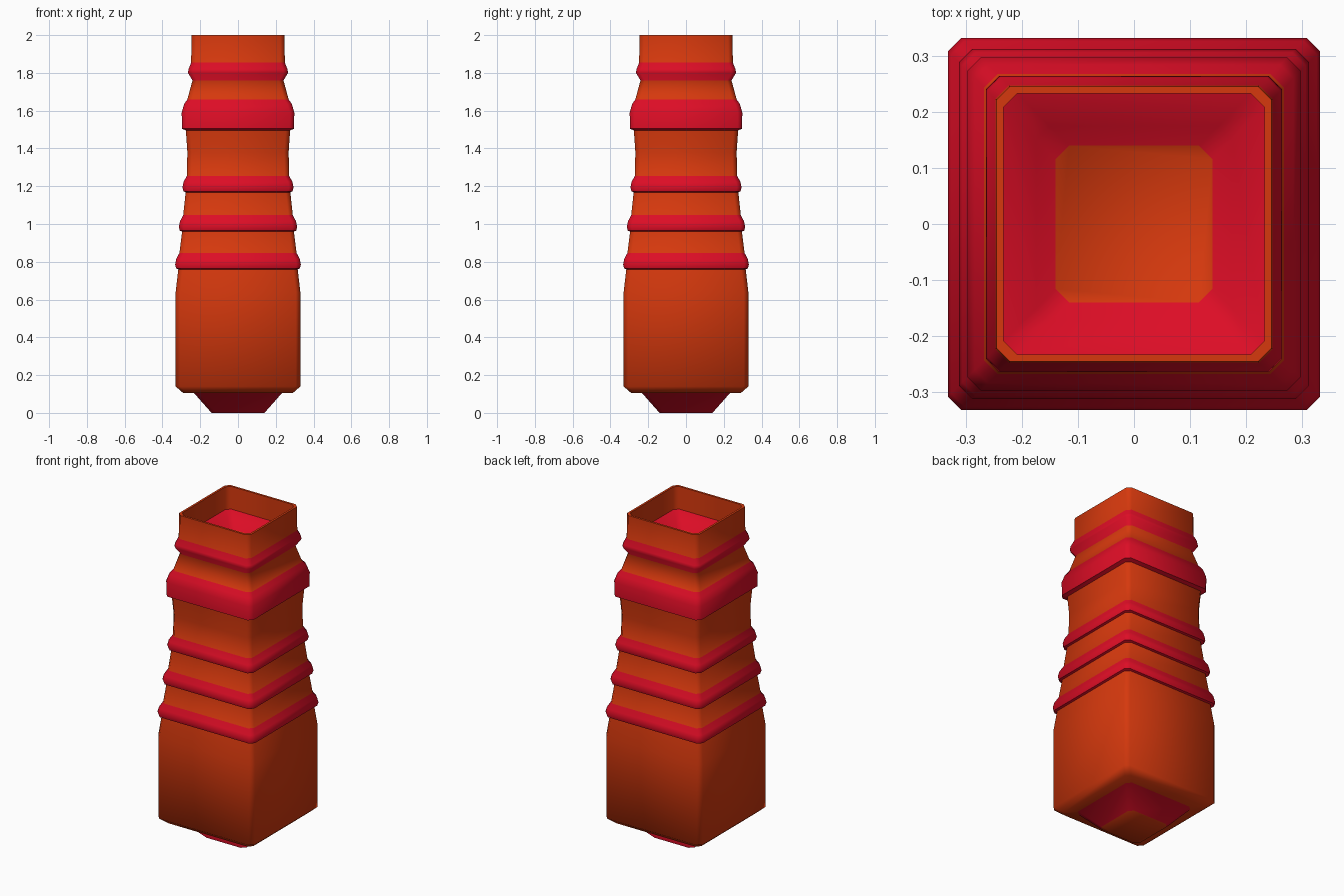
import bpy
import bmesh
import math

cube = bpy.data.objects.get("Cube")
if cube:
    bpy.data.objects.remove(cube, do_unlink=True)


def make_material(name, colour):
    mat = bpy.data.materials.new(name)
    mat.use_nodes = True
    mat.diffuse_color = colour
    mat.node_tree.nodes["Principled BSDF"].inputs["Base Color"].default_value = colour
    return mat


MATERIALS = [make_material("terracotta orange", (0.67, 0.04, 0.004, 1)),
             make_material("glazed red", (0.72, 0.004, 0.019, 1))]
ORANGE, RED = 0, 1
CHAMFER = 0.024


def chamfered_ring(bm, r, z):
    """Square section with cut corners, half width r."""
    c = r - CHAMFER
    points = [(r, -c), (r, c), (c, r), (-c, r),
              (-r, c), (-r, -c), (-c, -r), (c, -r)]
    return [bm.verts.new((x, y, z)) for x, y in points]


def loft(name, sections):
    """Closed solid through a run of (colour, [(half width, height), ...])."""
    bm = bmesh.new()
    previous = first = None
    for colour, points in sections:
        for r, z in points:
            ring = chamfered_ring(bm, r, z)
            if previous:
                for i in range(len(ring)):
                    j = (i + 1) % len(ring)
                    face = bm.faces.new((previous[i], previous[j], ring[j], ring[i]))
                    face.material_index = colour
            first = first or ring
            previous = ring
    bm.faces.new(first[::-1])
    bm.faces.new(previous)
    bmesh.ops.recalc_face_normals(bm, faces=bm.faces)
    mesh = bpy.data.meshes.new(name)
    bm.to_mesh(mesh)
    bm.free()
    for mat in MATERIALS:
        mesh.materials.append(mat)
    obj = bpy.data.objects.new(name, mesh)
    bpy.context.collection.objects.link(obj)
    bpy.ops.object.select_all(action="DESELECT")
    obj.select_set(True)
    bpy.context.view_layer.objects.active = obj
    bpy.ops.object.shade_smooth_by_angle(angle=math.radians(50))
    return obj


def small_collar(r, z):
    """Rounded red band whose lower edge meets the body at r, z."""
    return (RED, [(r + 0.012, z + 0.005), (r + 0.017, z + 0.025),
                  (r + 0.011, z + 0.055), (r - 0.006, z + 0.087)])


loft("chimney_pot", [
    # Tapered foot
    (RED, [(0.14, 0.0), (0.233, 0.105)]),
    # Square base
    (ORANGE, [(0.29, 0.105), (0.33, 0.14), (0.33, 0.64), (0.316, 0.76)]),
    # Three slim collars on the tapering shaft
    small_collar(0.316, 0.76),
    (ORANGE, [(0.296, 0.96)]),
    small_collar(0.296, 0.96),
    (ORANGE, [(0.277, 1.168)]),
    small_collar(0.277, 1.168),
    (ORANGE, [(0.268, 1.38), (0.276, 1.495)]),
    # Broad collar
    (RED, [(0.297, 1.505), (0.298, 1.59), (0.285, 1.635), (0.268, 1.66)]),
    # Neck with a pointed collar
    (ORANGE, [(0.241, 1.76)]),
    (RED, [(0.265, 1.80), (0.262, 1.82), (0.248, 1.855)]),
    # Straight mouth and its inner wall
    (ORANGE, [(0.246, 2.0), (0.233, 2.0), (0.233, 1.86)]),
    # Sloping inner ledge, closed by the floor
    (RED, [(0.175, 1.83), (0.14, 1.79)]),
])
